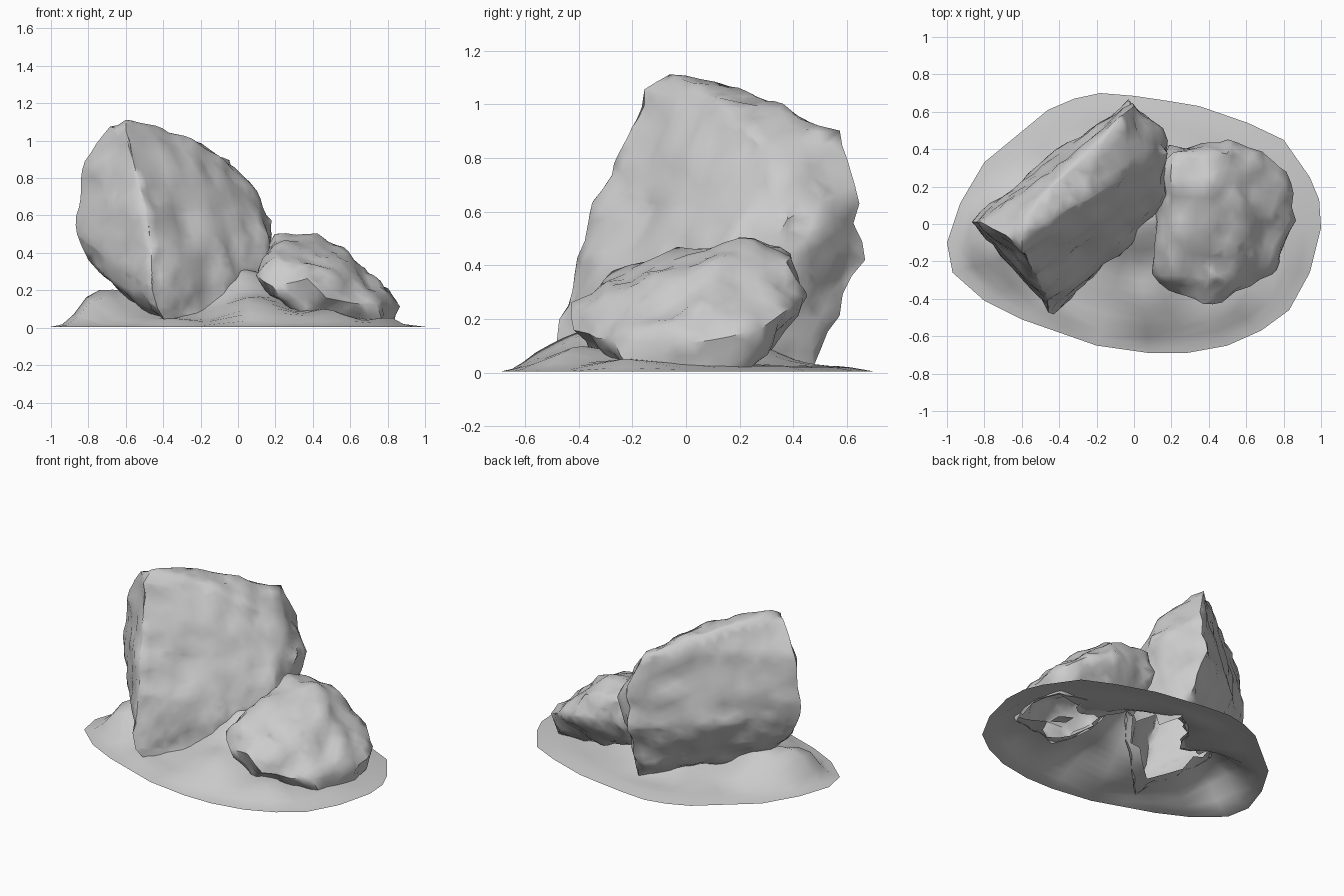
import bpy, bmesh, math
from mathutils import Vector, noise
from mathutils.bvhtree import BVHTree

if "Cube" in bpy.data.objects:
    bpy.data.objects.remove(bpy.data.objects["Cube"])

UP, DOWN = Vector((0, 0, 1)), Vector((0, 0, -1))


def finish(bm, name, angle):
    mesh = bpy.data.meshes.new(name)
    bm.to_mesh(mesh)
    bm.free()
    ob = bpy.data.objects.new(name, mesh)
    bpy.context.collection.objects.link(ob)
    bpy.ops.object.select_all(action='DESELECT')
    ob.select_set(True)
    bpy.context.view_layer.objects.active = ob
    bpy.ops.object.shade_smooth_by_angle(angle=math.radians(angle))


def inside(tree, p):
    # a point is inside when a ray up and a ray down both leave through back faces
    a, b = tree.ray_cast(p, UP), tree.ray_cast(p, DOWN)
    return bool(a[0] and b[0] and a[1].z > 0 and b[1].z < 0)


# A rock is the hull of its main corners, refined and roughened with noise
def rock(corners, rough, seed):
    bm = bmesh.new()
    for c in corners:
        bm.verts.new(c)
    res = bmesh.ops.convex_hull(bm, input=bm.verts[:])
    junk = {g for g in res["geom_interior"] + res["geom_unused"]
            if isinstance(g, bmesh.types.BMVert)}
    bmesh.ops.delete(bm, geom=list(junk), context='VERTS')
    for limit in (0.5, 0.26, 0.15, 0.09):
        long_edges = [e for e in bm.edges if e.calc_length() > limit]
        bmesh.ops.subdivide_edges(bm, edges=long_edges, cuts=1)
        bmesh.ops.triangulate(bm, faces=bm.faces[:])
        bmesh.ops.beautify_fill(bm, faces=bm.faces[:], edges=[
            e for e in bm.edges if e.calc_face_angle(0) < 0.02])
    bmesh.ops.recalc_face_normals(bm, faces=bm.faces[:])
    bm.normal_update()
    off = Vector((seed, seed * 2.3, seed * 0.7))
    moves = []
    for v in bm.verts:
        k = rough * (1.6 if v.co.x > -0.1 else 1)   # right-hand parts are rougher
        moves.append((v, v.normal * k * (noise.noise(v.co * 4 + off)
                                         + 0.7 * noise.noise(v.co * 10 + off))))
    for v, d in moves:
        v.co += d
        v.co.z = max(v.co.z, 0.01)
    bm.normal_update()
    return bm


# Tall leaning slab
slab = rock([
    (-0.60, -0.16, 1.06), (-0.60, -0.06, 1.11), (-0.69, -0.06, 1.08),
    (-0.82, 0.01, 0.89), (-0.87, 0.01, 0.50), (-0.80, 0.01, 0.36),
    (-0.30, 0.12, 1.01), (-0.48, 0.16, 1.06), (-0.17, 0.42, 0.95),
    (-0.08, 0.56, 0.89), (0.00, 0.63, 0.70), (-0.03, 0.67, 0.42),
    (-0.01, 0.61, 0.30), (0.00, 0.28, 0.85), (0.10, 0.34, 0.73),
    (0.20, 0.38, 0.58), (0.19, 0.45, 0.50), (0.15, 0.20, 0.55),
    (0.10, 0.56, 0.58), (0.10, 0.05, 0.32), (0.12, 0.06, 0.03),
    (0.00, 0.55, 0.14), (0.02, 0.47, 0.02), (-0.50, -0.31, 0.69),
    (-0.46, -0.41, 0.43), (-0.46, -0.48, 0.20),
    (-0.43, -0.49, 0.10), (-0.38, -0.44, 0.02), (-0.63, 0.00, 0.21),
    (-0.55, -0.02, 0.13),
], 0.03, 3.1)

# Low boulder
boulder = rock([
    (0.20, 0.20, 0.50), (0.20, 0.40, 0.46), (0.42, 0.20, 0.48),
    (0.25, -0.03, 0.46), (0.50, 0.38, 0.42), (0.56, 0.05, 0.40),
    (0.13, 0.30, 0.40), (0.11, -0.26, 0.28), (0.20, -0.27, 0.37),
    (0.18, -0.36, 0.22), (0.37, -0.42, 0.26), (0.47, -0.41, 0.16),
    (0.40, -0.30, 0.35), (0.62, -0.33, 0.13), (0.73, -0.26, 0.12),
    (0.79, -0.10, 0.17), (0.85, 0.02, 0.11), (0.83, 0.16, 0.13),
    (0.73, 0.05, 0.28), (0.80, 0.27, 0.16), (0.68, 0.38, 0.24),
    (0.55, 0.45, 0.28), (0.36, 0.44, 0.30), (0.19, 0.42, 0.30),
    (0.12, 0.10, 0.25), (0.20, 0.22, 0.08), (0.40, 0.28, 0.04),
    (0.78, 0.22, 0.02), (0.84, 0.06, 0.02), (0.76, -0.20, 0.02),
    (0.36, -0.36, 0.06),
], 0.024, 8.4)

# Ground mound: open shell, outline scaled inward in rings
outline = [(-1, -.1), (-.93, .11), (-.8, .33), (-.63, .47), (-.46, .61),
           (-.32, .67), (-.18, .7), (0, .685), (.17, .66), (.35, .63),
           (.61, .54), (.8, .45), (.94, .25), (.99, .13), (1, -.02),
           (.94, -.26), (.83, -.46), (.68, -.57), (.5, -.65), (.28, -.69),
           (.08, -.69), (-.2, -.65), (-.4, -.58), (-.6, -.51), (-.8, -.41),
           (-.97, -.26)]
# bump: x, y, height, radius
bumps = [(0.03, 0.03, 0.20, 0.24), (-0.77, -0.14, 0.15, 0.13),
         (-0.60, 0.02, 0.17, 0.17), (0.10, -0.40, 0.09, 0.18),
         (0.50, -0.42, 0.05, 0.15), (0.82, -0.28, 0.07, 0.09),
         (-0.40, -0.48, 0.04, 0.12)]


def height(x, y, t):
    z = (0.07 if y > 0.1 else 0.12) * (1 - t) + sum(
        h * math.exp(-((x - a) ** 2 + (y - b) ** 2) / (r * r))
        for a, b, h, r in bumps)
    z += 0.02 * noise.noise(Vector((x * 5, y * 5, 1.7)))
    return 0.005 + max(z, 0.02) * min(1, (1 - t) / 0.16)


bm = bmesh.new()
rings = []
for t in (1, .94, .88, .81, .74, .67, .6, .52, .44, .36, .28, .2, .1):
    ring = [(x * t, y * t) for x, y in outline]
    rings.append([bm.verts.new((x, y, height(x, y, t))) for x, y in ring])
top = bm.verts.new((0, 0, height(0, 0, 0)))
n = len(outline)
for i in range(n):
    j = (i + 1) % n
    for a, b in zip(rings, rings[1:]):
        bm.faces.new((a[i], a[j], b[j], b[i]))
    bm.faces.new((rings[-1][i], rings[-1][j], top))
bmesh.ops.triangulate(bm, faces=bm.faces[:])
bm.normal_update()
if sum(f.normal.z for f in bm.faces) < 0:
    bmesh.ops.reverse_faces(bm, faces=bm.faces[:])

# Fuse the parts: drop rock faces buried under the ground and ground inside rocks
ground_tree = BVHTree.FromBMesh(bm)
rock_trees = [BVHTree.FromBMesh(slab), BVHTree.FromBMesh(boulder)]
for r in (slab, boulder):
    gone = [f for f in r.faces
            if all(ground_tree.ray_cast(v.co, UP)[0] for v in f.verts)]
    bmesh.ops.delete(r, geom=gone, context='FACES')
gone = [f for f in bm.faces
        if any(all(inside(t, v.co) for v in f.verts) for t in rock_trees)]
bmesh.ops.delete(bm, geom=gone, context='FACES')

finish(slab, "tall_slab", 55)
finish(boulder, "low_boulder", 50)
finish(bm, "ground_mound", 45)
